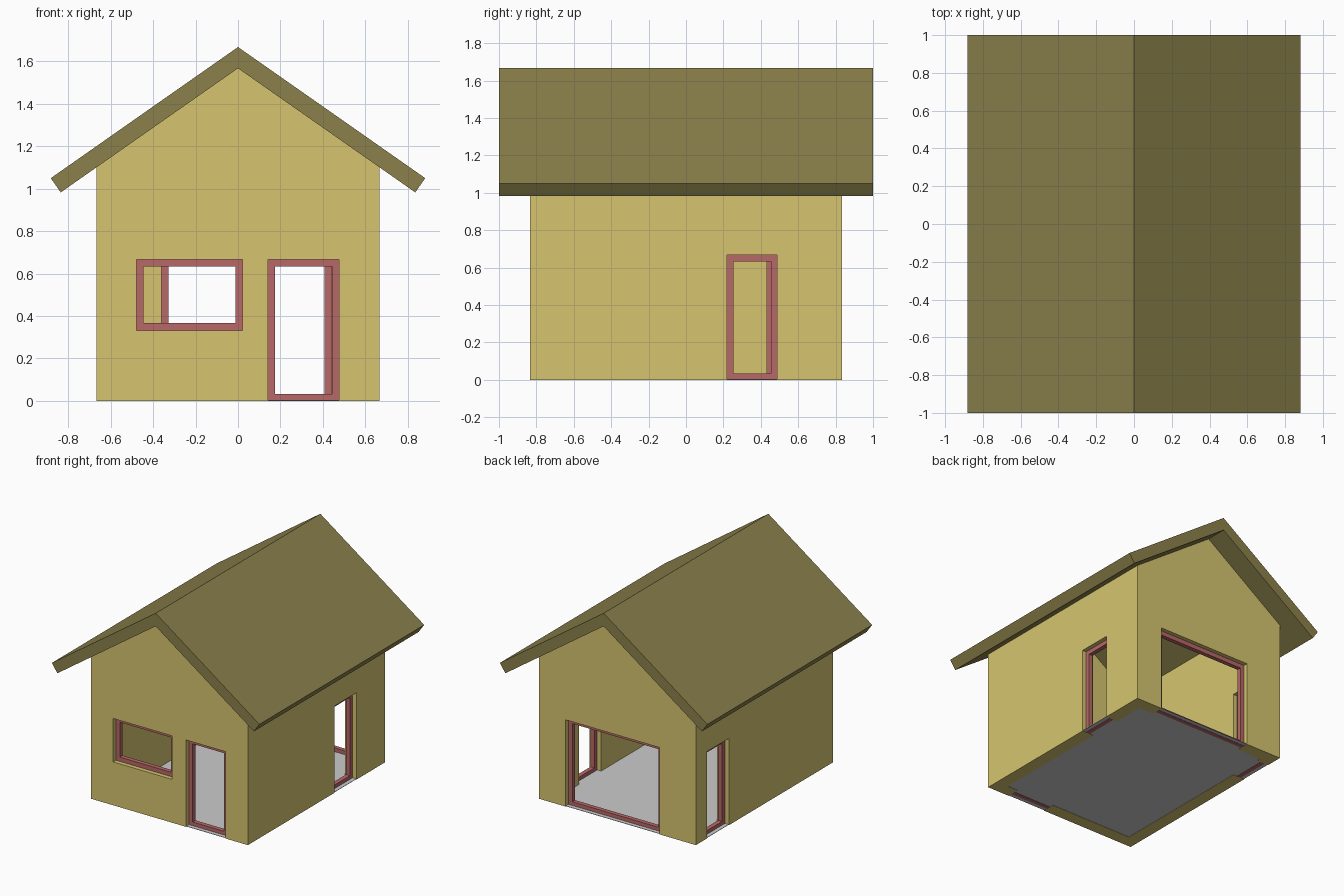
import bpy, bmesh, math
from mathutils import Vector

if "Cube" in bpy.data.objects:
    bpy.data.objects.remove(bpy.data.objects["Cube"])

W, D, T = 0.667, 0.833, 0.1          # half width, half depth, wall thickness
RIDGE, SLOPE = 1.567, math.tan(math.radians(35))
F, FD = 0.0333, 0.0333               # frame bar width and depth
HEAD = 0.667                         # head height of all openings


def material(name, rgb):
    m = bpy.data.materials.new(name)
    m.diffuse_color = (*rgb, 1)
    m.use_nodes = True
    m.node_tree.nodes["Principled BSDF"].inputs["Base Color"].default_value = m.diffuse_color
    return m


YELLOW = material("wall_yellow", (0.67, 0.56, 0.16))
BROWN = material("roof_brown", (0.26, 0.22, 0.07))
RED = material("frame_red", (0.48, 0.14, 0.14))


def prism(name, loops, place, a, b, mat=None):
    """Extrude a 2D outline (or a ring between two equal-length outlines) from depth a to b."""
    bm = bmesh.new()
    rows = [[[bm.verts.new(place(u, v, d)) for u, v in lp] for lp in loops] for d in (a, b)]
    n = len(loops[0])
    for i in range(n):
        j = (i + 1) % n
        for k in range(len(loops)):
            bm.faces.new((rows[0][k][i], rows[0][k][j], rows[1][k][j], rows[1][k][i]))
        if len(loops) == 2:
            for r in rows:
                bm.faces.new((r[0][i], r[0][j], r[1][j], r[1][i]))
    if len(loops) == 1:
        for r in rows:
            bm.faces.new(r[0])
    bmesh.ops.recalc_face_normals(bm, faces=bm.faces)
    me = bpy.data.meshes.new(name)
    bm.to_mesh(me)
    bm.free()
    ob = bpy.data.objects.new(name, me)
    bpy.context.collection.objects.link(ob)
    if mat:
        me.materials.append(mat)
    return ob


def rect(u0, u1, v0, v1):
    return [(u0, v0), (u1, v0), (u1, v1), (u0, v1)]


def along_y(u, v, d):
    return Vector((u, d, v))


def along_x(u, v, d):
    return Vector((d, u, v))


def cut(target, cutter):
    cutter.hide_render = True
    mod = target.modifiers.new("cut", 'BOOLEAN')
    mod.operation, mod.solver, mod.object = 'DIFFERENCE', 'EXACT', cutter
    bpy.context.view_layer.objects.active = target
    bpy.ops.object.modifier_apply(modifier=mod.name)
    bpy.data.objects.remove(cutter)


# Walls: gabled block hollowed out
eave = RIDGE - W * SLOPE
walls = prism("walls", [[(-W, 0), (W, 0), (W, eave), (0, RIDGE), (-W, eave)]],
              along_y, -D, D, YELLOW)
cut(walls, prism("room_cutter", [rect(-W + T, W - T, -1, 3)], along_y, -D + T, D - T))

# Openings with recessed frames: name, direction, wall centre, u range, sill
openings = [
    ("front_window", along_y, -D + T / 2, -0.478, 0.022, 0.333),
    ("front_door", along_y, -D + T / 2, 0.142, 0.475, 0),
    ("back_door", along_y, D - T / 2, -0.36, 0.44, 0),
    ("right_door", along_x, W - T / 2, 0.22, 0.487, 0),
    ("left_door", along_x, -W + T / 2, 0.433, 0.70, 0),
]
for name, place, c, u0, u1, sill in openings:
    low = sill if sill else -0.1
    cut(walls, prism(name + "_cutter", [rect(u0, u1, low, HEAD)], place, c - 0.08, c + 0.08))
    prism(name + "_frame",
          [rect(u0, u1, sill, HEAD), rect(u0 + F, u1 - F, sill + F, HEAD - F)],
          place, c - FD / 2, c + FD / 2, RED)

# Roof: chevron with square-cut eaves
top, ux, lx = RIDGE + 0.1, 0.882, 0.835
roof_profile = [(0, top), (ux, top - ux * SLOPE), (lx, RIDGE - lx * SLOPE),
                (0, RIDGE), (-lx, RIDGE - lx * SLOPE), (-ux, top - ux * SLOPE)]
prism("roof", [roof_profile], along_y, -1, 1, BROWN)

# Floor: thin sheet, left grey
prism("floor", [rect(-W + 0.002, W - 0.002, 0.002, 0.005)], along_y, -D + 0.002, D - 0.002)
